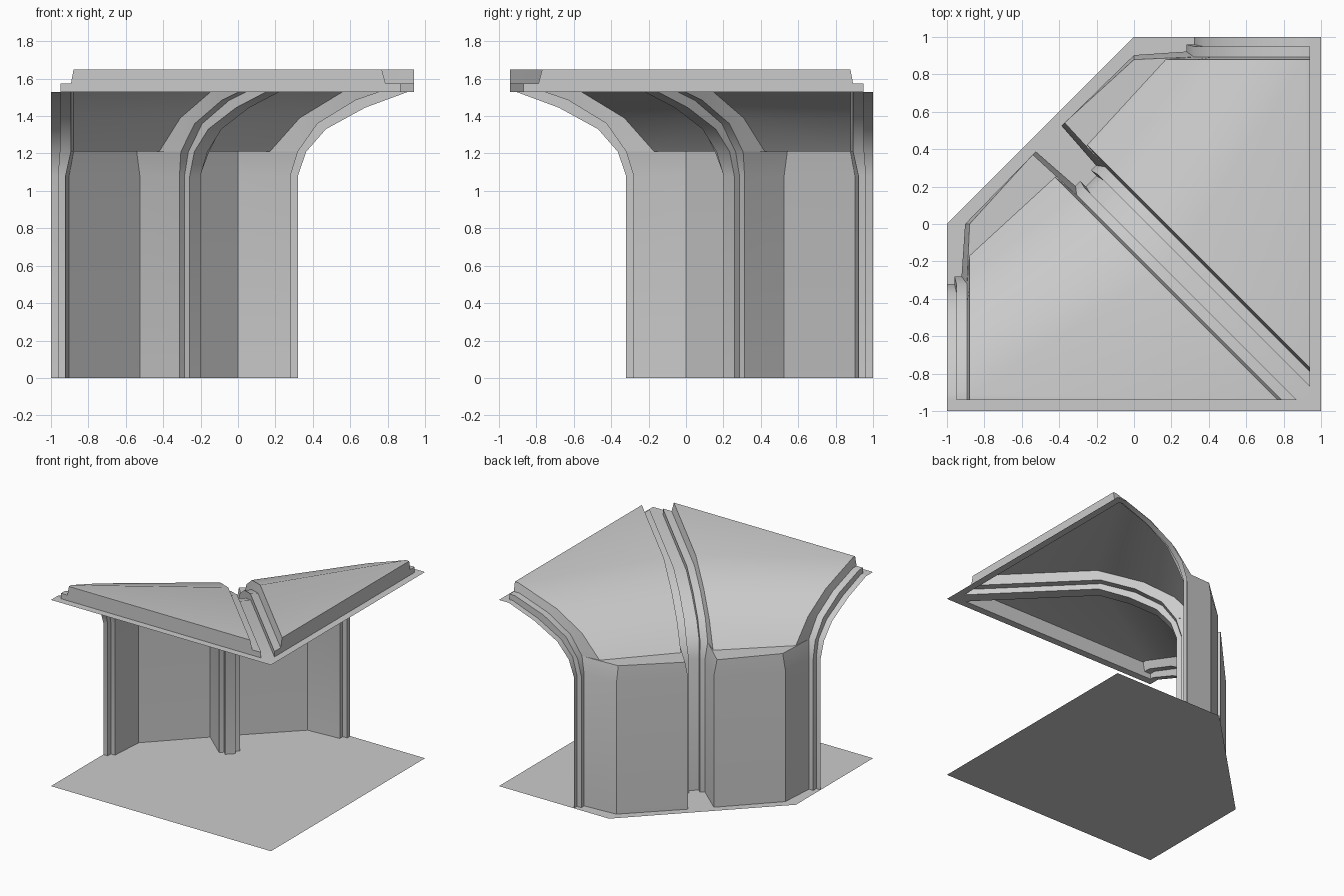
import bpy
import bmesh
from math import sqrt, radians

cube = bpy.data.objects.get("Cube")
if cube:
    bpy.data.objects.remove(cube, do_unlink=True)

mat = bpy.data.materials.new("plain grey")
mat.use_nodes = True
GREY = (0.6, 0.6, 0.6, 1)
mat.diffuse_color = GREY
mat.node_tree.nodes["Principled BSDF"].inputs["Base Color"].default_value = GREY

RIM = 0.94          # where the vault meets the flat lip
LIP_Z = 1.53
END = None          # marks a profile point that runs on to the rim

# Profiles as (depth from wall, height): rib face, rib shoulder, wall and vault
FACE = [(.32, 0), (.32, 1.08), (.365, 1.21), (.365, 1.21), (.47, 1.33),
        (.68, 1.445), (.91, LIP_Z), (END, LIP_Z)]
SHOULDER = [(.28, 0), (.28, 1.08), (.32, 1.21), (.32, 1.21), (.425, 1.36),
            (.63, 1.485), (.89, 1.575), (END, 1.575)]
SHELL = [(0, 0), (0, 1.08), (0, 1.21), (.17, 1.21), (.33, 1.39),
         (.56, 1.53), (.91, 1.65), (END, 1.65)]

# Half widths of the rib at the foot and at the top
FACE_W, SHOULDER_W, SHELL_W = (.04, .05), (.078, .107), (.097, .121)


def end_point(t, w, z):
    """Point on the rib that closes the open end."""
    return (RIM if t is END else t, 1 - w, z)


def diagonal_point(t, w, z):
    """Point on the rib that runs along the diagonal."""
    r = RIM * sqrt(2) - w if t is END else t - 0.645
    return ((r + w) / sqrt(2), (w - r) / sqrt(2), z)


def line(place, profile, width):
    return [place(t, width[0 if i < 2 else 1], z) for i, (t, z) in enumerate(profile)]


def rib_lines(place):
    return [line(place, FACE, (0, 0)), line(place, FACE, FACE_W),
            line(place, SHOULDER, FACE_W), line(place, SHOULDER, SHOULDER_W),
            line(place, SHELL, SHELL_W)]


def mirrored(lines):
    """Reflect across the diagonal of the plan."""
    return [[(-y, -x, z) for x, y, z in pts] for pts in lines]


def build(name, strips, polygons=()):
    """Loft each group of lines into faces and add any flat polygons."""
    bm = bmesh.new()
    for lines in strips:
        grid = [[bm.verts.new(p) for p in pts] for pts in lines]
        for a, b in zip(grid, grid[1:]):
            for i in range(len(a) - 1):
                bm.faces.new((a[i], b[i], b[i + 1], a[i + 1]))
    for poly in polygons:
        bm.faces.new([bm.verts.new(p) for p in poly])
    bmesh.ops.remove_doubles(bm, verts=bm.verts, dist=0.0005)
    bmesh.ops.dissolve_degenerate(bm, dist=0.0005, edges=bm.edges)
    bmesh.ops.recalc_face_normals(bm, faces=bm.faces)
    mesh = bpy.data.meshes.new(name)
    bm.to_mesh(mesh)
    bm.free()
    mesh.materials.append(mat)
    obj = bpy.data.objects.new(name, mesh)
    bpy.context.collection.objects.link(obj)
    bpy.ops.object.select_all(action="DESELECT")
    obj.select_set(True)
    bpy.context.view_layer.objects.active = obj
    bpy.ops.object.shade_smooth_by_angle(angle=radians(30))
    return obj


end_rib = rib_lines(end_point)
diagonal_rib = rib_lines(diagonal_point)

# Rib along the diagonal, both halves in one piece
build("diagonal_rib", [diagonal_rib, mirrored(diagonal_rib)])

# Everything that repeats on the two sides of the diagonal
shell = [end_rib[-1], diagonal_rib[-1]]
tops = [end_rib[2][-1], end_rib[3][-1], end_rib[4][-1],
        diagonal_rib[4][-1], diagonal_rib[3][-1], diagonal_rib[2][-1]]
rim = [tops, [(x, y, LIP_Z) for x, y, z in tops]]
for side, flip in (("back", lambda s: s), ("side", mirrored)):
    build(side + "_end_rib", [flip(end_rib)])
    build(side + "_wall", [flip([pts[:4] for pts in shell])])
    build(side + "_vault", [flip([pts[3:] for pts in shell])])
    build(side + "_rim", [flip(rim)])

# Flat lip around the two open edges of the vault
build("ceiling_lip", [], [[(x, y, LIP_Z) for x, y in (
    (RIM, 1), (1, 1), (1, -1), (-1, -1), (-1, -RIM), (RIM, -RIM))]])

# Floor with its cut corner
build("floor", [], [[(x, y, 0) for x, y in (
    (-1, -1), (1, -1), (1, 1), (0, 1), (-1, 0))]])
